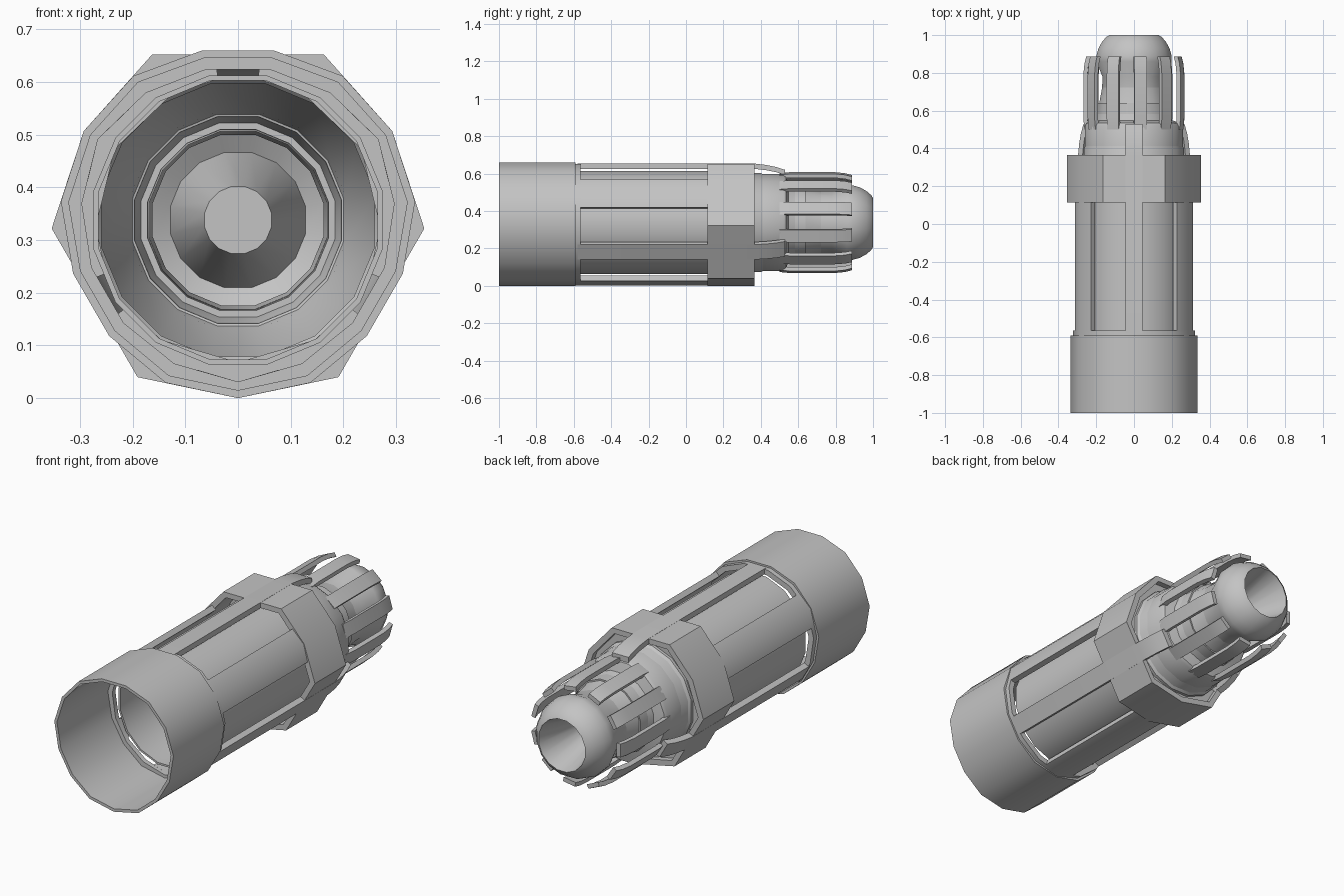
import bpy, bmesh, math
from mathutils import Vector

cube = bpy.data.objects.get("Cube")
if cube:
    bpy.data.objects.remove(cube, do_unlink=True)

AXIS_Z = 0.338
RIBS = (90, 210, 330)

grey = bpy.data.materials.new("plain_grey")
grey.use_nodes = True
grey.diffuse_color = (0.55, 0.55, 0.55, 1)
grey.node_tree.nodes["Principled BSDF"].inputs["Base Color"].default_value = (0.55, 0.55, 0.55, 1)


def pos(angle, r, y):
    a = math.radians(angle)
    return Vector((r * math.cos(a), y, AXIS_Z + r * math.sin(a)))


def finish(name, bm):
    bmesh.ops.remove_doubles(bm, verts=bm.verts, dist=1e-5)
    bmesh.ops.recalc_face_normals(bm, faces=bm.faces)
    mesh = bpy.data.meshes.new(name)
    bm.to_mesh(mesh)
    bm.free()
    mesh.materials.append(grey)
    ob = bpy.data.objects.new(name, mesh)
    bpy.context.collection.objects.link(ob)
    bpy.ops.object.select_all(action='DESELECT')
    ob.select_set(True)
    bpy.context.view_layer.objects.active = ob
    bpy.ops.object.shade_smooth_by_angle(angle=math.radians(35))
    return ob


def loft(name, sections, closed):
    """Join equal cross-section loops into a solid."""
    bm = bmesh.new()
    rows = [[bm.verts.new(p) for p in s] for s in sections]
    pairs = list(zip(rows, rows[1:]))
    if closed:
        pairs.append((rows[-1], rows[0]))
    else:
        bm.faces.new(rows[0])
        bm.faces.new(rows[-1])
    n = len(rows[0])
    for a, b in pairs:
        for i in range(n):
            j = (i + 1) % n
            bm.faces.new((a[i], a[j], b[j], b[i]))
    return finish(name, bm)


def corners(pattern):
    """Repeat (offset, radius) corners around all three ribs."""
    return [(120 * k + o, r) for k in range(-1, 5) for o, r in pattern]


def radius_at(ring, angle):
    for (a, ra), (b, rb) in zip(ring, ring[1:]):
        if a <= angle <= b:
            s = lambda d: math.sin(math.radians(d))
            return ra * rb * s(b - a) / (ra * s(angle - a) + rb * s(b - angle))


def wall(name, pattern, y0, y1, thick, start=None, end=None, inner=None):
    """Faceted wall; a full ring when no start is given, offsets from 0."""
    ring = corners(pattern)
    closed = start is None
    if closed:
        angles = [a for a, r in ring if 0 <= a < 360]
    else:
        angles = [start] + [a for a, r in ring if start < a < end] + [end]
    sections = []
    for a in angles:
        r = radius_at(ring, a)
        low = inner if inner else r - thick
        sections.append([pos(a + 90, q, y) for q, y in
                         ((r, y0), (r, y1), (low, y1), (low, y0))])
    return loft(name, sections, closed)


def revolve(name, profile, sides=16):
    """Spin a closed (radius, y) outline about the long axis."""
    step = 360 / sides
    return loft(name, [[pos(step * (i + 0.5), r, y) for r, y in profile]
                       for i in range(sides)], True)


def strip(name, angle, width, path, thick):
    """Flat bar following (y, radius) points at one angle."""
    a = math.radians(angle)
    side = Vector((-math.sin(a), 0, math.cos(a))) * width / 2
    return loft(name, [[pos(angle, r, y) + side, pos(angle, r, y) - side,
                        pos(angle, r - thick, y) - side, pos(angle, r - thick, y) + side]
                       for y, r in path], False)


# Fifteen-sided sleeve and body, nine-sided collar
sleeve = [(12, .329), (36, .338), (60, .338), (84, .338), (108, .329)]
body = [(12, .32), (36, .326), (60, .335), (84, .326), (108, .32)]
collar = [(27.4, .354), (60, .338), (92.6, .354)]

wall("front_sleeve", sleeve, -1, -.59, .015)
wall("window_front_ring", body, -.59, -.565, .028)
wall("collar", collar, .115, .365, .03)

for k, angle in enumerate(RIBS):
    base = 120 * k
    # Broad wall panel between pairs of windows
    wall(f"wall_panel_{k + 1}", body, -.57, .12, .028, base + 44.7, base + 75.3)
    # Closing plate inside the collar, left open at the ribs
    wall(f"collar_floor_{k + 1}", [(o, r - .02) for o, r in collar],
         .32, .335, 0, base + 8, base + 112, inner=.27)
    # Narrow rib that runs past the collar and bends inward
    strip(f"long_rib_{k + 1}", angle, .092,
          [(-.58, .315), (.37, .315), (.43, .308), (.48, .298), (.53, .282)], .028)

# Hollow core with stepped barrel, domed nose and conical bore
revolve("core_and_nose", [
    (.28, -.57), (.28, .35), (.264, .37), (.264, .52), (.255, .535),
    (.2, .55), (.195, .64), (.175, .64), (.17, .78), (.203, .86),
    (.203, .89), (.192, .93), (.172, .965), (.15, .99), (.133, 1),
    (.067, .76), (0, .76), (0, .75), (.065, .75), (.131, .98),
    (.165, .96), (.165, .76), (.21, .52), (.27, .4), (.27, -.57)])

# Eleven fins around the barrel
for i in range(11):
    strip(f"barrel_fin_{i + 1}", 82.4 + i * 360 / 11, .068,
          [(.5, .262), (.56, .268), (.79, .268), (.85, .262), (.888, .252)], .022)
